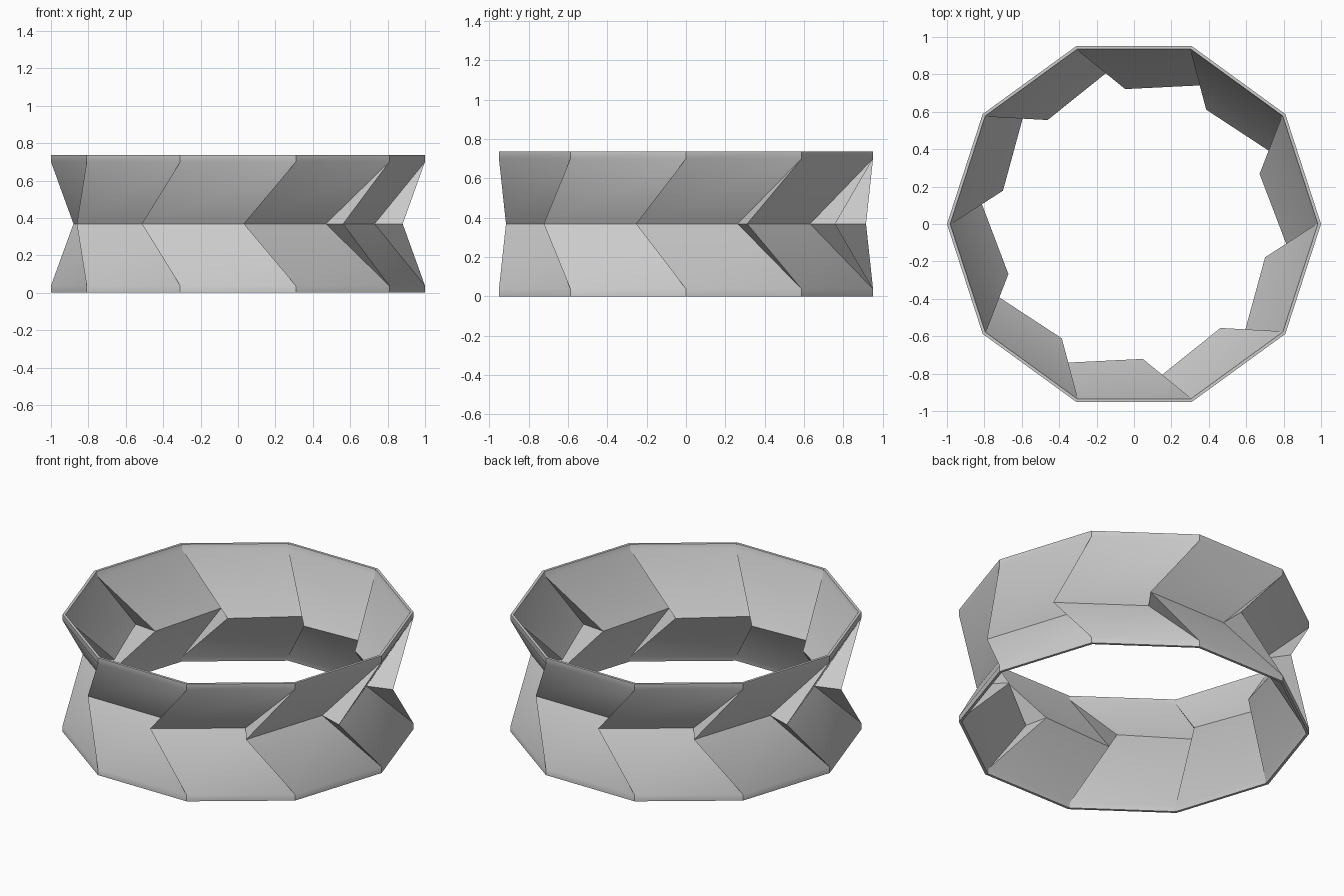
import bpy, bmesh, math
from mathutils import Matrix, Vector

if "Cube" in bpy.data.objects:
    bpy.data.objects.remove(bpy.data.objects["Cube"])

N = 10                 # sides of the ring
H, RIM = 0.737, 0.037  # full height, height of each upright rim
MID = H / 2
STEP = 2 * math.pi / N

grey = bpy.data.materials.new("grey")
grey.diffuse_color = (0.6, 0.6, 0.6, 1)
grey.use_nodes = True
grey.node_tree.nodes["Principled BSDF"].inputs["Base Color"].default_value = grey.diffuse_color

# One side of the ring, facing the front
corner_l, corner_r = (-0.309, -0.951), (0.309, -0.951)
fold_l = (-0.514, -0.758)     # waist edge, start
fold_r = (0.03, -0.758)       # waist edge, end
peak = (0.03, -0.916)         # start of the next side's waist edge

bm = bmesh.new()


def add_face(points, turn, flip):
    """Face rotated to its side; flip mirrors it to the lower half."""
    verts = []
    for (x, y), z in points:
        p = Matrix.Rotation(turn, 3, 'Z') @ Vector((x, y, H - z if flip else z))
        verts.append(bm.verts.new(p))
    bm.faces.new(verts[::-1] if flip else verts)


for k in range(N):
    for flip in (False, True):
        # upright rim strip
        add_face([(corner_l, H - RIM), (corner_r, H - RIM), (corner_r, H), (corner_l, H)], k * STEP, flip)
        # slanted panel down to the waist
        add_face([(fold_l, MID), (fold_r, MID), (corner_r, H - RIM), (corner_l, H - RIM)], k * STEP, flip)
        # folded triangle to the next panel
        add_face([(fold_r, MID), (peak, MID), (corner_r, H - RIM)], k * STEP, flip)

bmesh.ops.remove_doubles(bm, verts=bm.verts[:], dist=0.004)
mesh = bpy.data.meshes.new("folded_ring")
bm.to_mesh(mesh)
bm.free()
mesh.materials.append(grey)
ring = bpy.data.objects.new("folded_ring", mesh)
bpy.context.collection.objects.link(ring)

# Thin wall, thickened inwards
wall = ring.modifiers.new("wall", 'SOLIDIFY')
wall.thickness = 0.016
wall.offset = -1
wall.use_even_offset = True

# Soft blend from rim to panel, crisp folds
bpy.context.view_layer.objects.active = ring
ring.select_set(True)
bpy.ops.object.modifier_apply(modifier="wall")
bpy.ops.object.shade_smooth_by_angle(angle=math.radians(30.6))
